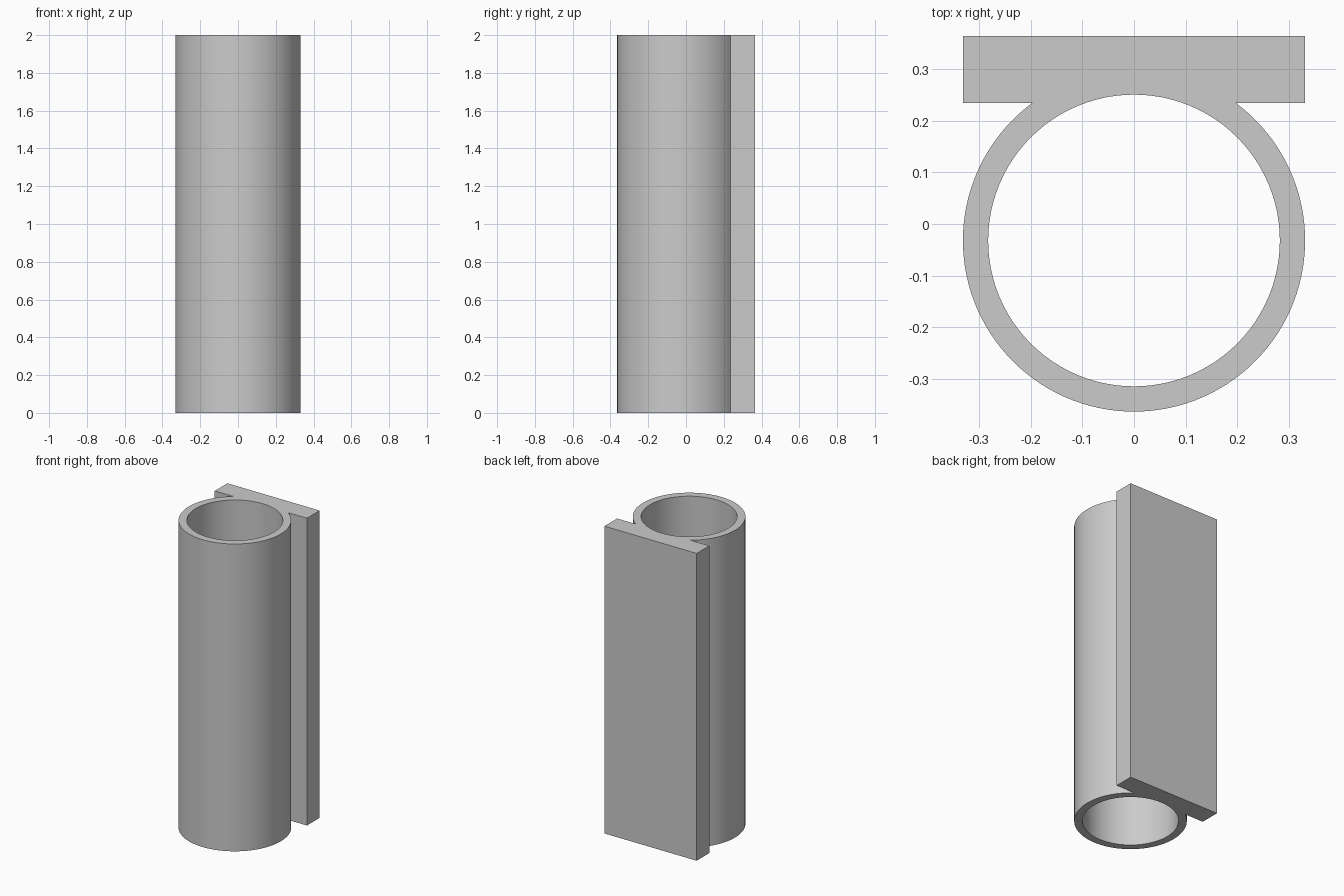
import bpy
import bmesh
from math import asin, cos, pi, sin, radians

if "Cube" in bpy.data.objects:
    bpy.data.objects.remove(bpy.data.objects["Cube"], do_unlink=True)

HEIGHT = 2.0
OUTER, INNER, CENTRE_Y = 0.332, 0.283, -0.032
PLATE_FRONT, PLATE_BACK = 0.235, 0.365
SEGMENTS = 96

grey = bpy.data.materials.new("grey")
grey.use_nodes = True
colour = (0.6, 0.6, 0.6, 1)
grey.diffuse_color = colour
grey.node_tree.nodes["Principled BSDF"].inputs["Base Color"].default_value = colour


def arc(radius, start, end, steps):
    """Points along an arc around the tube axis, including the start."""
    angles = [start + (end - start) * i / steps for i in range(steps)]
    return [(radius * cos(a), CENTRE_Y + radius * sin(a)) for a in angles]


def add_loop(bm, points):
    verts = [bm.verts.new((x, y, 0)) for x, y in points]
    return [bm.edges.new((v, verts[i - 1])) for i, v in enumerate(verts)]


# Outer outline: tube wall up to where it meets the plate, then the plate
joint = asin((PLATE_FRONT - CENTRE_Y) / OUTER)
outline = arc(OUTER, pi - joint, 2 * pi + joint, SEGMENTS)
outline += [(OUTER * cos(joint), PLATE_FRONT),
            (OUTER, PLATE_FRONT), (OUTER, PLATE_BACK),
            (-OUTER, PLATE_BACK), (-OUTER, PLATE_FRONT)]

# Fill the section around the bore and extrude it to full height
bm = bmesh.new()
edges = add_loop(bm, outline) + add_loop(bm, arc(INNER, 0, 2 * pi, SEGMENTS))
bmesh.ops.triangle_fill(bm, edges=edges, use_beauty=True)
section = bmesh.ops.extrude_face_region(bm, geom=bm.faces[:], use_keep_orig=True)
top = [g for g in section["geom"] if isinstance(g, bmesh.types.BMVert)]
bmesh.ops.translate(bm, verts=top, vec=(0, 0, HEIGHT))
bmesh.ops.recalc_face_normals(bm, faces=bm.faces[:])

mesh = bpy.data.meshes.new("tube_with_back_plate")
bm.to_mesh(mesh)
bm.free()
mesh.materials.append(grey)
tube = bpy.data.objects.new("tube_with_back_plate", mesh)
bpy.context.collection.objects.link(tube)

# Smooth the round walls, keep the edges sharp
bpy.ops.object.select_all(action="DESELECT")
tube.select_set(True)
bpy.context.view_layer.objects.active = tube
bpy.ops.object.shade_smooth_by_angle(angle=radians(30))
